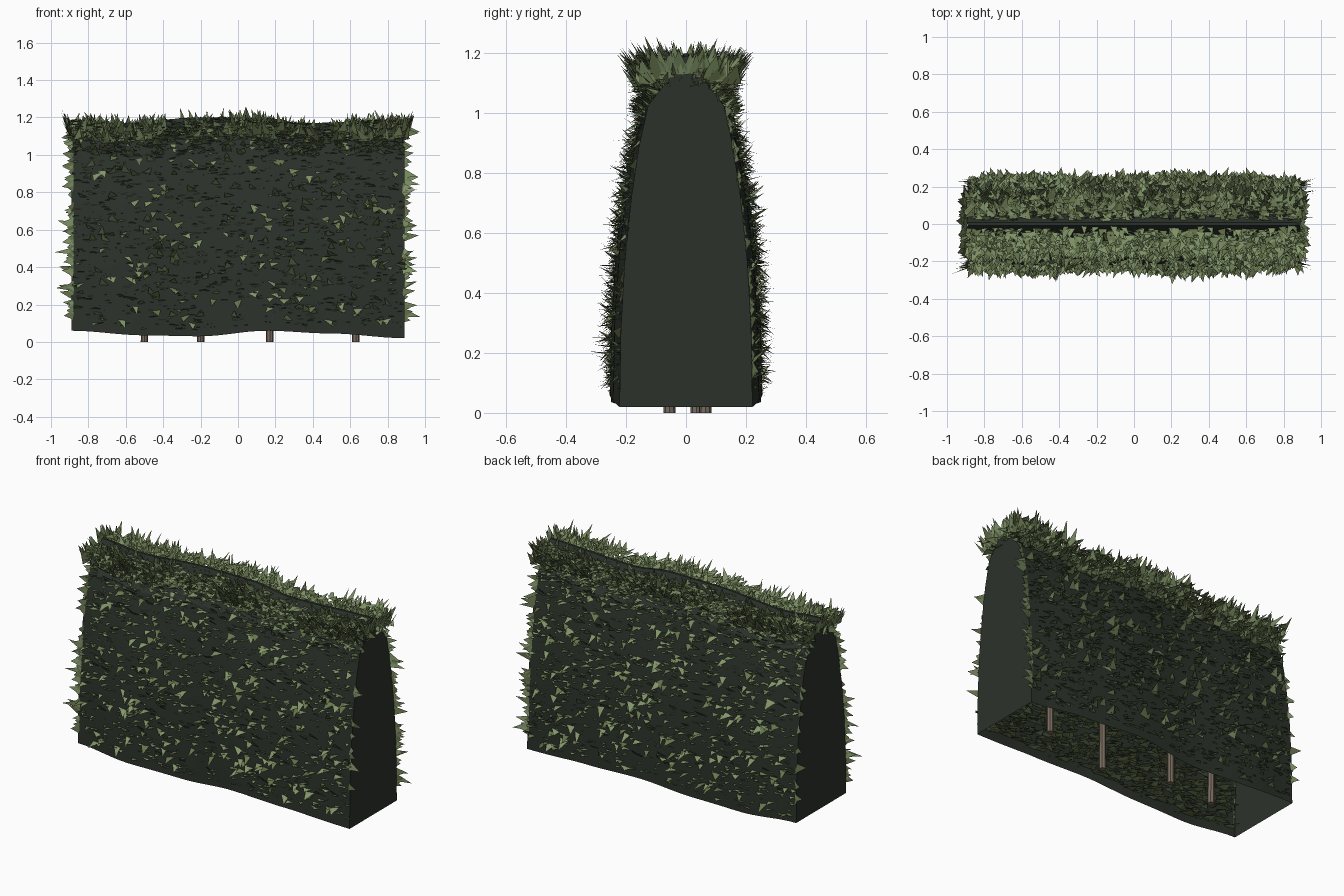
import bpy
import bmesh
import math
import random
from mathutils import Vector

random.seed(7)
uni = random.uniform
cube = bpy.data.objects.get("Cube")
if cube:
    bpy.data.objects.remove(cube, do_unlink=True)


def material(name, rgb):
    m = bpy.data.materials.new(name)
    m.use_nodes = True
    m.diffuse_color = (*rgb, 1)
    m.node_tree.nodes["Principled BSDF"].inputs["Base Color"].default_value = (*rgb, 1)
    return m


DARK = material("dark_hedge", (0.024, 0.032, 0.023))
LEAF = material("leaf_green", (0.22, 0.30, 0.14))
OLIVE = material("leaf_olive", (0.14, 0.18, 0.075))
BARK = material("brown_bark", (0.19, 0.15, 0.11))


def finish(bm, name, mats):
    mesh = bpy.data.meshes.new(name)
    bm.to_mesh(mesh)
    bm.free()
    ob = bpy.data.objects.new(name, mesh)
    bpy.context.collection.objects.link(ob)
    for m in mats:
        mesh.materials.append(m)
    return ob


def interp(points, t):
    """Smooth interpolation through (t, value) pairs."""
    if t <= points[0][0]:
        return points[0][1]
    for (a, va), (b, vb) in zip(points, points[1:]):
        if t <= b:
            f = (t - a) / (b - a)
            return va + (vb - va) * f * f * (3 - 2 * f)
    return points[-1][1]


# Wavy outline of the hedge along its length, and its arched cross-section
END = 0.89
BOTTOM = [(-END, .06), (-.5, .035), (-.2, .03), (.15, .06), (.5, .045), (END, .02)]
TOP = [(-END, 1.19), (-.65, 1.17), (-.2, 1.2), (.1, 1.2), (.35, 1.17), (END, 1.19)]
WIDTH = [(-END, .235), (-.6, .25), (-.2, .235), (.2, .255), (.55, .245), (END, .222)]
PROFILE = [(1, 0), (.98, .22), (.92, .42), (.82, .6), (.71, .74), (.57, .86), (.2, .95), (.03, 1)]


def surface(x, side, t):
    """Point on the hedge wall at length x and relative height t."""
    low, high = interp(BOTTOM, x), interp(TOP, x)
    for (wa, ta), (wb, tb) in zip(PROFILE, PROFILE[1:]):
        if t <= tb:
            w = wa + (wb - wa) * (t - ta) / (tb - ta)
            break
    return Vector((x, side * w * interp(WIDTH, x), low + t * (high - low)))


# Shell: lofted sections, open below, capped at both ends
bm = bmesh.new()
rings = []
SECTIONS = 32
for i in range(SECTIONS + 1):
    x = -END + 2 * END * i / SECTIONS
    pts = [surface(x, -1, t) for _, t in PROFILE]
    pts += [surface(x, 1, t) for _, t in reversed(PROFILE)]
    rings.append([bm.verts.new(p) for p in pts])
for a, b in zip(rings, rings[1:]):
    for j in range(len(a) - 1):
        bm.faces.new((a[j], b[j], b[j + 1], a[j + 1]))
bm.faces.new(rings[0])
bm.faces.new(rings[-1][::-1])
bmesh.ops.recalc_face_normals(bm, faces=bm.faces)
shell = finish(bm, "hedge_shell", [DARK])
bpy.context.view_layer.objects.active = shell
shell.select_set(True)
bpy.ops.object.shade_smooth_by_angle(angle=0.4)
shell.select_set(False)


def leaf(bm, root, direction, across, length, width, facing=None):
    """Pointed blade, turned towards facing or at random."""
    a = across.normalized() * width / 2
    f = bm.faces.new([bm.verts.new(p) for p in
                      (root - a, root + a, root + direction.normalized() * length)])
    f.normal_update()
    if f.normal.dot(facing) < 0 if facing else random.random() < 0.5:
        f.normal_flip()
    f.material_index = int(random.random() < 0.45)


def tail(mean, low, high):
    """Mostly short lengths with a few long ones."""
    return min(high, low + random.expovariate(1 / mean))


DOWN = Vector((0, 0, -1))
for side, name in ((-1, "front"), (1, "back")):
    outward = Vector((0, side, .6))

    # Wall leaves: nearly level blades pushing through the sides
    bm = bmesh.new()
    for _ in range(1250):
        p = surface(uni(-.88, .88), side, uni(.03, .92))
        aim = Vector((uni(-.8, .8), side, uni(-.35, .35)))
        leaf(bm, p, aim, Vector((1, uni(-.15, .15), uni(-.15, .15))),
             tail(.015, .012, .07), uni(.02, .06))
    # Larger drooping or lifted blades that catch the light
    for _ in range(270):
        p = surface(uni(-.87, .87), side, uni(.05, .95))
        aim = Vector((uni(-.7, .7), side * .8, random.choice((-1, 1)) * uni(.4, 1)))
        leaf(bm, p, aim, Vector((1, uni(-.2, .2), uni(-.3, .3))),
             uni(.035, .07), uni(.03, .06), outward)
    # Blades fringing the upright corners, thick on opposite corners only
    for end in (-1, 1):
        for _ in range(75 if end == side else 14):
            p = surface(end * .88, side, uni(.07, .97))
            aim = Vector((end, side * uni(0, .4), uni(-.3, .4)))
            leaf(bm, p, aim, Vector((uni(-.2, .2), uni(-.2, .2), 1)),
                 tail(.02, .025, .1), uni(.03, .06))
    finish(bm, name + "_leaves", [LEAF, OLIVE])

    # Inner leaves: short level blades lining the hollow
    bm = bmesh.new()
    for _ in range(2400):
        p = surface(uni(-.85, .85), side, uni(.04, .92))
        p.y -= side * .003
        aim = Vector((uni(-.8, .8), -side, uni(-.35, .1)))
        leaf(bm, p, aim, Vector((1, uni(-.1, .1), uni(-.1, .1))),
             uni(.035, .075), uni(.04, .08), DOWN)
    finish(bm, name + "_inner_leaves", [LEAF, OLIVE])

    # Crown leaves: level blades layered over the shoulder
    bm = bmesh.new()
    for _ in range(1000):
        p = surface(uni(-.9, .9), side, uni(.9, .995))
        p.y = side * uni(.008, .15)
        aim = Vector((uni(-.8, .8), side, uni(-.1, .4)))
        leaf(bm, p, aim, Vector((1, uni(-.2, .2), uni(-.12, .12))),
             uni(.03, .07), uni(.03, .06))
    # Blades on the slope just below the crown
    for _ in range(260):
        p = surface(uni(-.89, .89), side, uni(.84, .93))
        aim = Vector((uni(-.7, .7), side, uni(0, .9)))
        leaf(bm, p, aim, Vector((1, uni(-.3, .3), uni(-.3, .3))), uni(.03, .065), uni(.03, .06))
    # Upright blades in clumps, fanning outwards
    for _ in range(1500):
        x, spread = uni(-.9, .9), uni(.01, .16)
        if uni(-.6, 1.7) > math.sin(9 * x + 1) * .5 + math.sin(23 * x) * .4 + abs(x) * .4:
            continue
        z = interp(TOP, x) - .09 + uni(-.02, .05)
        aim = Vector((uni(-.6, .6), side * (.1 + spread * 3), uni(.5, 1)))
        leaf(bm, Vector((x, side * spread, z)), aim,
             Vector((1, uni(-.7, .7), uni(-.2, .2))), uni(.03, .115), uni(.03, .06))
    # Broad blades closing both ends of the crown
    for end in (-1, 1):
        for _ in range(24):
            y = uni(.01, .15)
            aim = Vector((end * uni(.1, .6), side * y * 2.5, 1))
            leaf(bm, Vector((end * .895, side * y, 1.14 - y * .3)), aim,
                 Vector((uni(-.3, .3), 1, uni(-.15, .15))),
                 uni(.05, .12), uni(.04, .08), Vector((end, 0, 0)))
    finish(bm, name + "_crown_leaves", [LEAF, OLIVE])

# Trunks
for x, y in ((-.5, .035), (-.2, .063), (.17, -.055), (.63, .065)):
    bpy.ops.mesh.primitive_cone_add(vertices=8, radius1=.02, radius2=.014, depth=1,
                                    location=(x, y, .5))
    trunk = bpy.context.object
    trunk.name = "trunk"
    trunk.data.materials.append(BARK)
